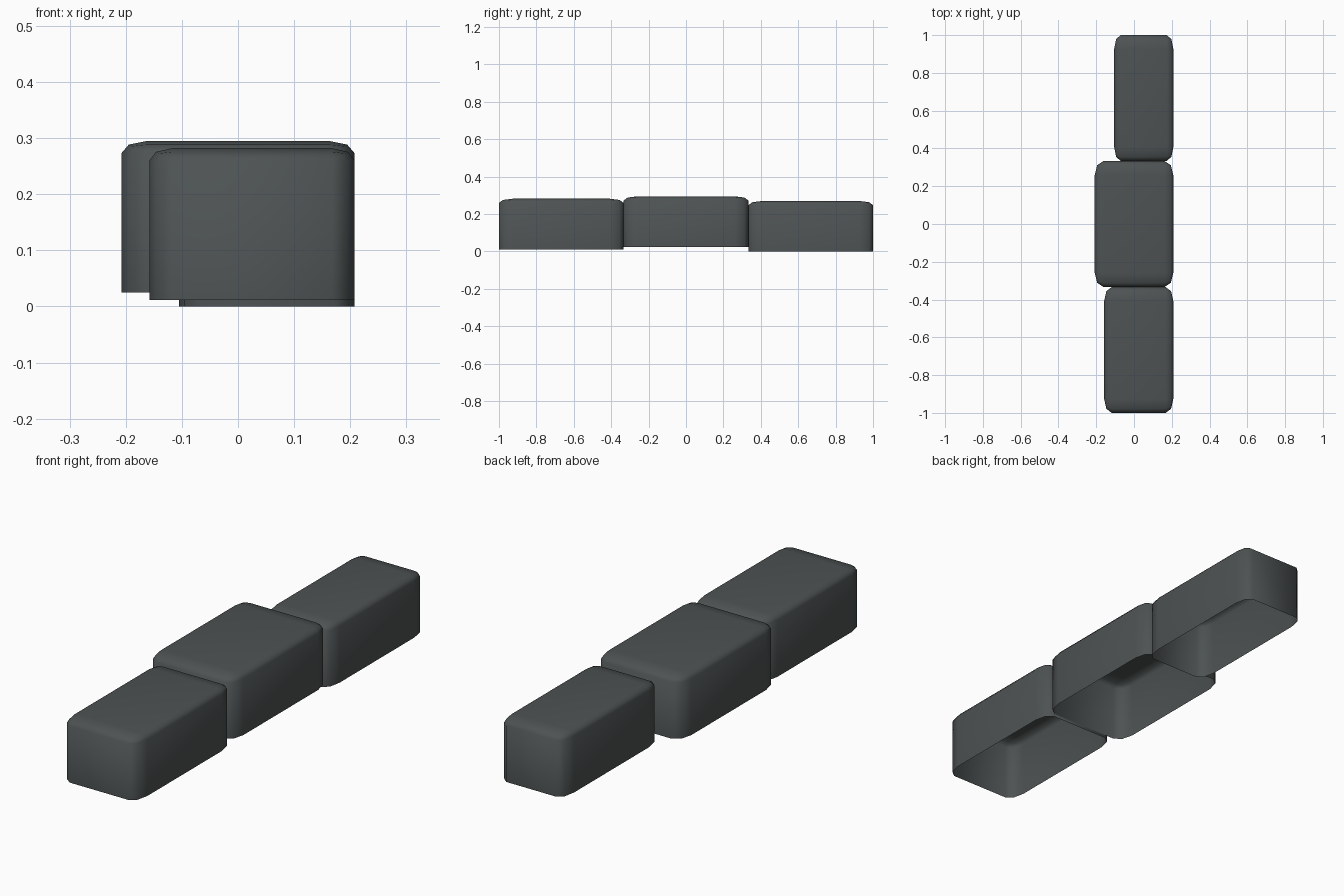
import bpy, bmesh

if "Cube" in bpy.data.objects:
    bpy.data.objects.remove(bpy.data.objects["Cube"])

mat = bpy.data.materials.new("dark_grey")
mat.diffuse_color = (0.075, 0.085, 0.085, 1)
mat.use_nodes = True
mat.node_tree.nodes["Principled BSDF"].inputs["Base Color"].default_value = mat.diffuse_color

# (name, x min, y centre, z min)
BOXES = [("front_box", -0.158, -0.667, 0.012),
         ("middle_box", -0.208, 0.0, 0.025),
         ("back_box", -0.105, 0.667, 0.0)]
X_MAX, LENGTH, HEIGHT, Z_SCALE = 0.208, 0.666, 0.27, 0.2


def open_box(name, x0, yc, z0):
    """Rounded shell without a floor, bevelled in unit space then stretched."""
    bm = bmesh.new()
    bmesh.ops.create_cube(bm, size=1)
    h = HEIGHT / Z_SCALE
    for v in bm.verts:
        v.co.z = (v.co.z + 0.5) * h
    floor = [f for f in bm.faces if f.normal.z < -0.5]
    bmesh.ops.delete(bm, geom=floor, context='FACES_ONLY')
    edges = [e for e in bm.edges if not e.is_boundary]
    bmesh.ops.bevel(bm, geom=edges, offset=0.11, segments=2, profile=0.5,
                    affect='EDGES', clamp_overlap=True)
    w = X_MAX - x0
    for v in bm.verts:
        v.co = ((x0 + X_MAX) / 2 + v.co.x * w,
                yc + v.co.y * LENGTH,
                z0 + v.co.z * Z_SCALE)
    bm.normal_update()
    for f in bm.faces:
        f.smooth = True
    me = bpy.data.meshes.new(name)
    bm.to_mesh(me)
    bm.free()
    me.materials.append(mat)
    ob = bpy.data.objects.new(name, me)
    bpy.context.collection.objects.link(ob)


for box in BOXES:
    open_box(*box)
